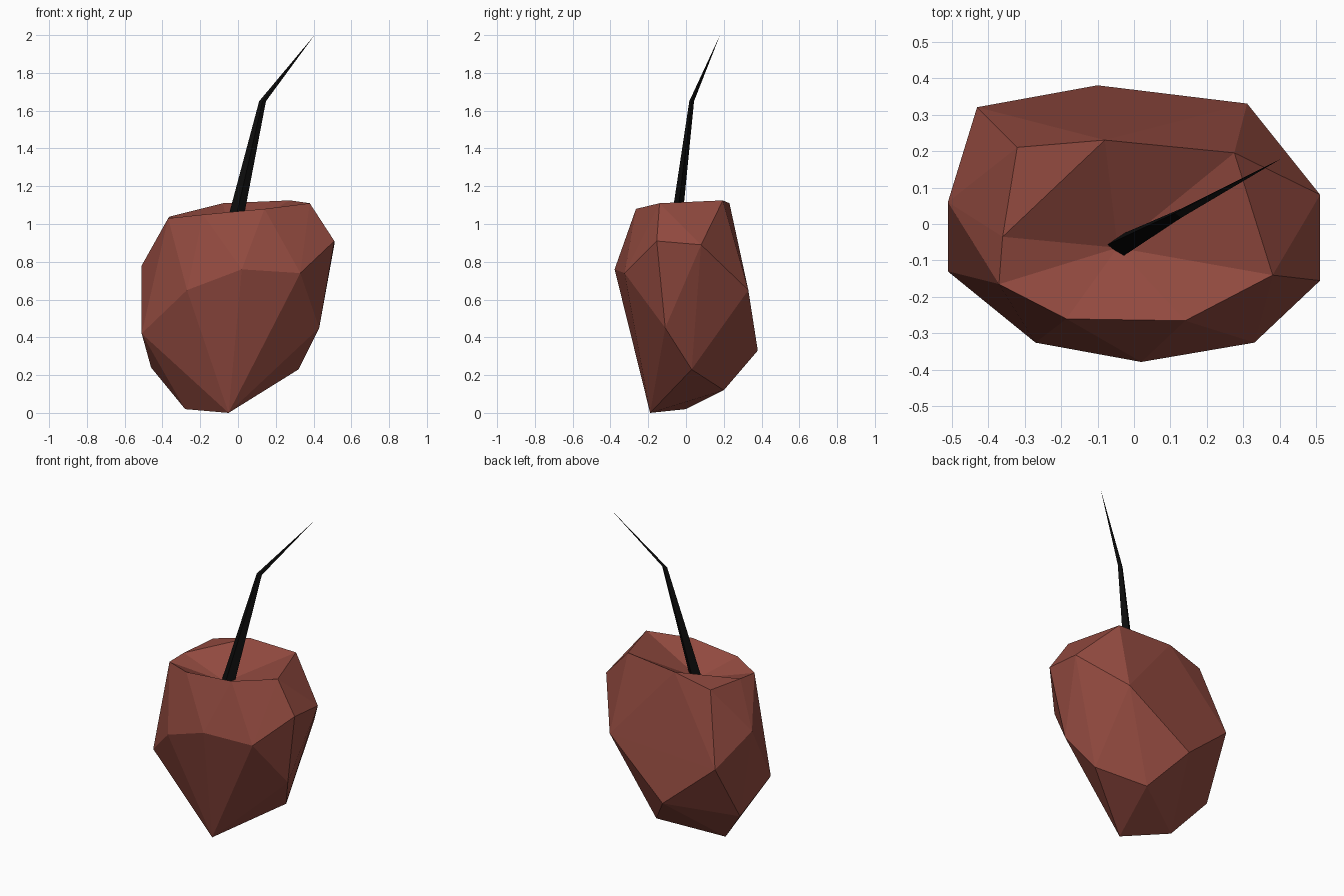
import bpy, bmesh
from math import cos, sin, pi
from mathutils import Vector

cube = bpy.data.objects.get("Cube")
if cube:
    bpy.data.objects.remove(cube, do_unlink=True)


def material(name, rgb):
    mat = bpy.data.materials.new(name)
    mat.use_nodes = True
    color = (*rgb, 1)
    mat.diffuse_color = color
    bsdf = next(n for n in mat.node_tree.nodes if n.type == 'BSDF_PRINCIPLED')
    bsdf.inputs["Base Color"].default_value = color
    return mat


def finish(bm, name, mat):
    bmesh.ops.recalc_face_normals(bm, faces=bm.faces[:])
    mesh = bpy.data.meshes.new(name)
    bm.to_mesh(mesh)
    bm.free()
    mesh.materials.append(mat)
    obj = bpy.data.objects.new(name, mesh)
    bpy.context.collection.objects.link(obj)
    return obj


skin_red = material("dull_red", (.285, .068, .05))
stem_black = material("near_black", (.004, .004, .004))

# Fruit: faceted hull around three loose rings of points
RIM = [(-.32, .21, 1.05), (-.08, .23, 1.11), (.275, .195, 1.125), (.38, -.14, 1.11),
       (.14, -.265, 1.08), (-.185, -.26, 1.05), (-.37, -.165, 1.03), (-.36, -.035, 1.04)]
MIDDLE = [(.51, -.155, .91), (.51, .08, .89), (.31, .33, .65), (-.1, .38, .33),
          (-.43, .32, .61), (-.51, .06, .78), (-.51, -.13, .42), (-.27, -.325, .65),
          (.02, -.378, .76), (.33, -.325, .74)]
BASE = [(-.05, -.19, 0), (-.28, 0, .02), (-.46, .11, .24), (.07, .2, .12),
        (.32, .03, .23), (.43, -.11, .45)]

bm = bmesh.new()
rim = [bm.verts.new(p) for p in RIM]
for p in MIDDLE + BASE:
    bm.verts.new(p)
bmesh.ops.convex_hull(bm, input=bm.verts[:])

# Open the lid and sink it to a hollow where the stem sits
lid = [f for f in bm.faces if all(v in rim for v in f.verts)]
bmesh.ops.delete(bm, geom=lid, context='FACES')
bm.faces.new((rim[7], rim[0], rim[1]))
hollow = bm.verts.new((-.045, -.065, .95))
for edge in [e for e in bm.edges if len(e.link_faces) == 1]:
    bm.faces.new((*edge.verts, hollow))
loose = [v for v in bm.verts if not v.link_faces]
bmesh.ops.delete(bm, geom=loose, context='VERTS')
finish(bm, "fruit", skin_red)

# Stem: bent, four-sided, tapering to a point
bm = bmesh.new()
SIDES = 4
rings = []
for centre, radius in (((-.035, -.06, .93), .045), ((.13, .03, 1.65), .018)):
    rings.append([bm.verts.new(Vector(centre) + Vector(
        (cos(2 * pi * i / SIDES) * radius, sin(2 * pi * i / SIDES) * radius * .7, 0)))
        for i in range(SIDES)])
tip = bm.verts.new((.405, .18, 2))
low, high = rings
bm.faces.new(low)
for i in range(SIDES):
    j = (i + 1) % SIDES
    bm.faces.new((low[i], low[j], high[j], high[i]))
    bm.faces.new((high[i], high[j], tip))
finish(bm, "stem", stem_black)
